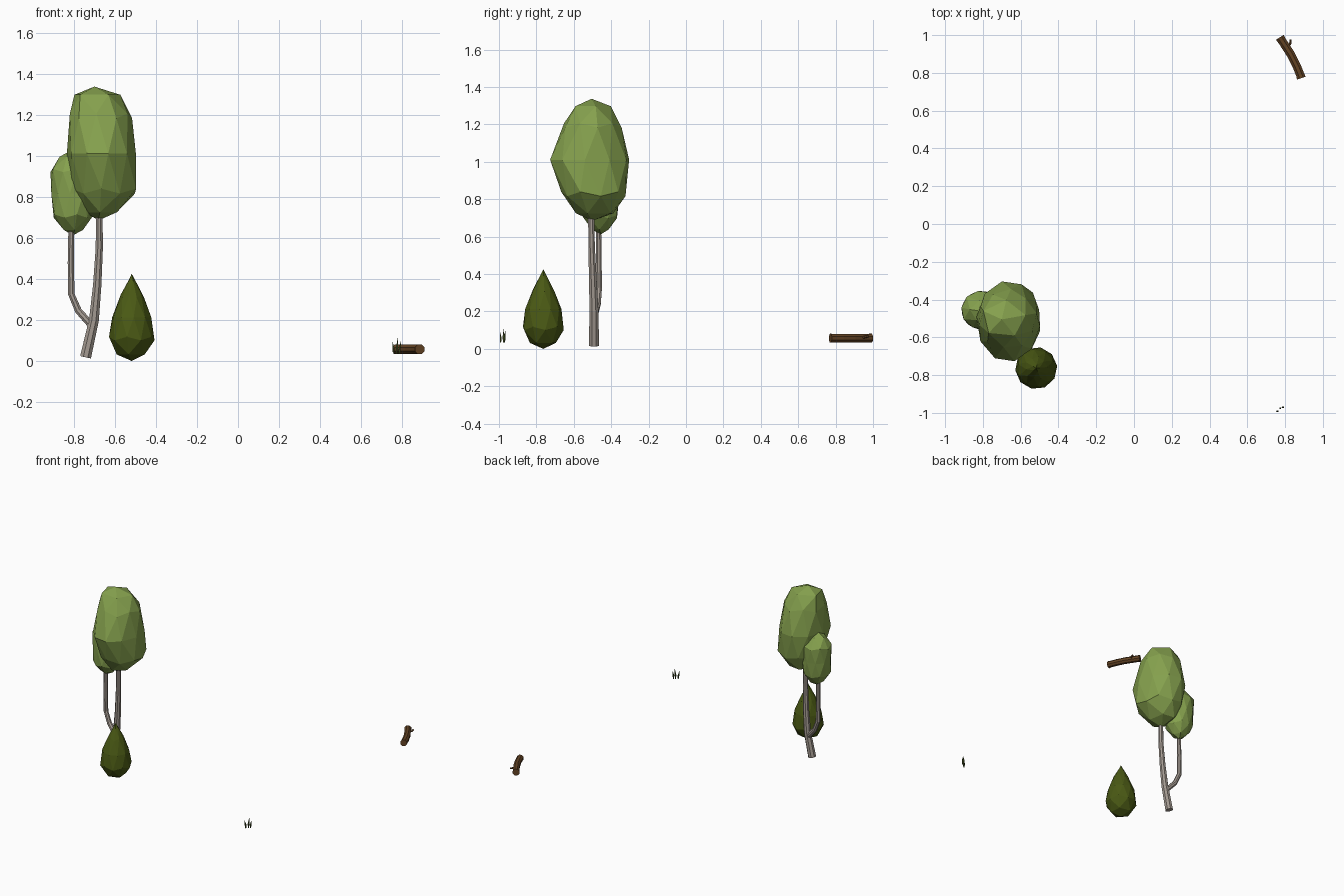
import bpy, bmesh, math
from mathutils import Vector

if "Cube" in bpy.data.objects:
    bpy.data.objects.remove(bpy.data.objects["Cube"])


def material(name, rgb):
    m = bpy.data.materials.new(name)
    m.diffuse_color = (*rgb, 1)
    m.use_nodes = True
    m.node_tree.nodes["Principled BSDF"].inputs["Base Color"].default_value = m.diffuse_color
    return m


LEAF = material("leaf green", (0.235, 0.355, 0.075))
BUSH = material("dark olive", (0.068, 0.100, 0.007))
BARK = material("pale grey bark", (0.37, 0.325, 0.285))
WOOD = material("brown wood", (0.125, 0.056, 0.017))
GRASS = material("dark grass", (0.045, 0.065, 0.012))


def finish(name, bm, mat):
    bmesh.ops.recalc_face_normals(bm, faces=bm.faces)
    me = bpy.data.meshes.new(name)
    bm.to_mesh(me)
    bm.free()
    me.materials.append(mat)
    ob = bpy.data.objects.new(name, me)
    bpy.context.collection.objects.link(ob)
    return ob


def row_at(rows, z):
    """Interpolate the (x0, x1, y0, y1) extents at height z."""
    for a, b in zip(rows, rows[1:]):
        if z <= b[0]:
            t = max(0, (z - a[0]) / (b[0] - a[0]))
            return [p + (q - p) * t for p, q in zip(a[1:], b[1:])]
    return rows[-1][1:]


def blob(name, rows, mat, power=1.0, turn=0.0):
    """Icosphere reshaped to follow the extents given per height."""
    bm = bmesh.new()
    bmesh.ops.create_icosphere(bm, subdivisions=2, radius=1)
    z0, z1 = rows[0][0], rows[-1][0]
    for v in bm.verts:
        w = max(-1, min(1, v.co.z))
        z = (z0 + z1) / 2 + (z1 - z0) / 2 * math.copysign(abs(w) ** power, w)
        x0, x1, y0, y1 = row_at(rows, z)
        pole = abs(w) > 0.999
        a = math.atan2(v.co.y, v.co.x) + turn
        k = 0 if pole else 1.02
        v.co = ((x0 + x1) / 2 + k * (x1 - x0) / 2 * math.cos(a),
                (y0 + y1) / 2 + k * (y1 - y0) / 2 * math.sin(a), z)
    return finish(name, bm, mat)


def tube(name, path, mat, sides=8):
    """Tapered tube along points (x, y, z, radius)."""
    bm = bmesh.new()
    pts = [Vector(p[:3]) for p in path]
    rings = []
    for i, p in enumerate(path):
        d = (pts[min(i + 1, len(pts) - 1)] - pts[max(i - 1, 0)]).normalized()
        ref = Vector((0, 1, 0)) if abs(d.z) > 0.5 else Vector((0, 0, 1))
        s = d.cross(ref).normalized()
        t = s.cross(d)
        ring = []
        for k in range(sides):
            a = 2 * math.pi * (k + 0.5) / sides
            ring.append(bm.verts.new(pts[i] + p[3] * (s * math.cos(a) + t * math.sin(a))))
        rings.append(ring)
    for r, q in zip(rings, rings[1:]):
        for k in range(sides):
            n = (k + 1) % sides
            bm.faces.new((r[k], r[n], q[n], q[k]))
    bm.faces.new(rings[0])
    bm.faces.new(rings[-1])
    return finish(name, bm, mat)


# Tree trunk and side branch
tube("tree_trunk", [(-0.743, -0.492, 0.018, 0.029), (-0.702, -0.492, 0.20, 0.026),
                    (-0.686, -0.498, 0.37, 0.022), (-0.676, -0.505, 0.55, 0.019),
                    (-0.676, -0.507, 0.76, 0.017)], BARK)
tube("tree_branch", [(-0.715, -0.49, 0.175, 0.019), (-0.778, -0.472, 0.245, 0.018),
                     (-0.812, -0.465, 0.325, 0.017), (-0.815, -0.466, 0.48, 0.016),
                     (-0.812, -0.468, 0.68, 0.015)], BARK)

# Tree crowns
blob("large_crown", [(0.685, -0.68, -0.68, -0.50, -0.50),
                     (0.735, -0.76, -0.56, -0.61, -0.345),
                     (0.84, -0.81, -0.485, -0.665, -0.32),
                     (1.00, -0.832, -0.50, -0.73, -0.302),
                     (1.15, -0.828, -0.50, -0.68, -0.33),
                     (1.30, -0.805, -0.575, -0.60, -0.405),
                     (1.337, -0.70, -0.70, -0.505, -0.505)], LEAF, 0.8, 0.2)
blob("small_crown", [(0.612, -0.805, -0.805, -0.455, -0.455),
                     (0.65, -0.875, -0.735, -0.525, -0.39),
                     (0.72, -0.907, -0.70, -0.56, -0.36),
                     (0.94, -0.913, -0.70, -0.555, -0.355),
                     (1.00, -0.865, -0.75, -0.51, -0.41),
                     (1.022, -0.82, -0.82, -0.46, -0.46)], LEAF, 0.85, 0.5)

# Teardrop bush
profile = [(0.0, 0.0), (0.02, 0.06), (0.05, 0.09), (0.09, 0.110), (0.15, 0.108),
           (0.22, 0.094), (0.28, 0.073), (0.35, 0.040), (0.425, 0.0)]
blob("bush", [(z, -0.518 - r, -0.518 + r, -0.763 - r, -0.763 + r)
              for z, r in profile], BUSH, 1.0, 0.1)

# Fallen log with a twig stub
tube("fallen_log", [(0.772, 0.988, 0.057, 0.026), (0.785, 0.968, 0.057, 0.024),
                    (0.832, 0.895, 0.057, 0.024), (0.862, 0.835, 0.057, 0.024),
                    (0.880, 0.79, 0.057, 0.024), (0.886, 0.772, 0.057, 0.026)], WOOD)
tube("log_twig", [(0.812, 0.935, 0.06, 0.008), (0.827, 0.955, 0.063, 0.007),
                  (0.829, 0.975, 0.068, 0.006)], WOOD, 6)

# Grass blades: base, belly, tip
for i, (x, y, h, lean) in enumerate([(0.761, -0.991, 0.060, -0.004),
                                     (0.773, -0.976, 0.078, 0.003),
                                     (0.786, -0.970, 0.062, 0.004)]):
    tube(f"grass_blade_{i + 1}", [(x, y, 0.034, 0.004), (x + lean / 2, y, 0.034 + h * 0.4, 0.0065),
                                  (x + lean * 2, y + lean, 0.034 + h, 0.0008)], GRASS, 4)
